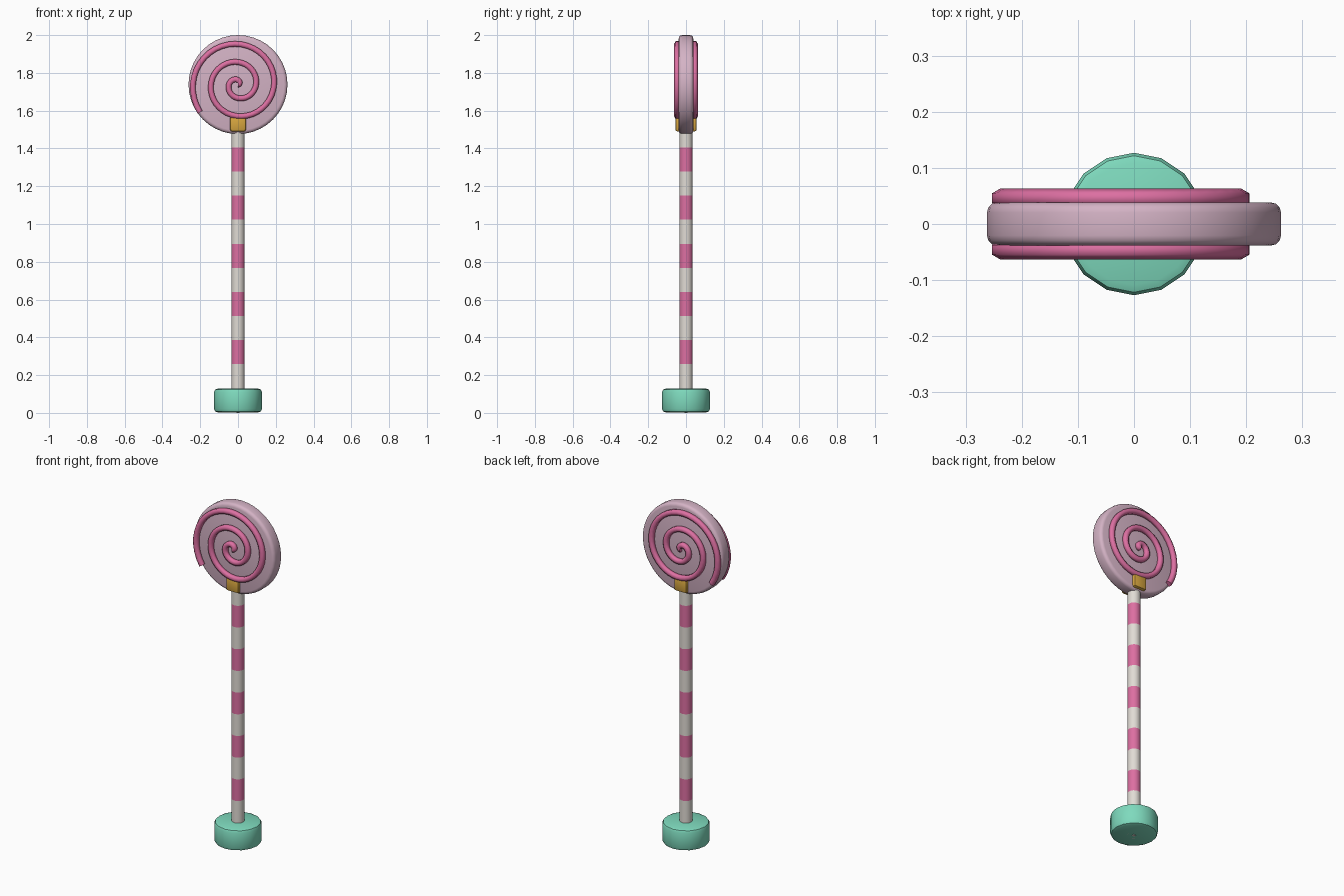
import bpy, bmesh, math
from mathutils import Matrix

if "Cube" in bpy.data.objects:
    bpy.data.objects.remove(bpy.data.objects["Cube"])


def material(name, rgb):
    m = bpy.data.materials.new(name)
    m.diffuse_color = (*rgb, 1)
    m.use_nodes = True
    m.node_tree.nodes["Principled BSDF"].inputs["Base Color"].default_value = m.diffuse_color
    return m


PINK = material("pink", (0.72, 0.16, 0.36))
PALE = material("pale pink", (0.66, 0.45, 0.56))
MINT = material("mint", (0.21, 0.70, 0.51))
GOLD = material("gold", (0.68, 0.38, 0.05))
CREAM = material("cream", (0.75, 0.71, 0.66))

HEAD_Z = 1.738


def finish(bm, name, mats, angle=40):
    bmesh.ops.recalc_face_normals(bm, faces=bm.faces)
    me = bpy.data.meshes.new(name)
    bm.to_mesh(me)
    bm.free()
    ob = bpy.data.objects.new(name, me)
    bpy.context.collection.objects.link(ob)
    for m in mats:
        me.materials.append(m)
    bpy.ops.object.select_all(action='DESELECT')
    ob.select_set(True)
    bpy.context.view_layer.objects.active = ob
    bpy.ops.object.shade_smooth_by_angle(angle=math.radians(angle))
    return ob


def disc(name, mat, sides, radius, depth, z, bevel, segments, upright=False):
    """Cylinder with rounded rims; upright turns its axis along y."""
    bm = bmesh.new()
    bmesh.ops.create_cone(bm, cap_ends=True, segments=sides, radius1=radius,
                          radius2=radius, depth=depth)
    rims = [e for e in bm.edges if abs(e.verts[0].co.z - e.verts[1].co.z) < 1e-5]
    bmesh.ops.bevel(bm, geom=rims, offset=bevel, segments=segments,
                    profile=0.5, affect='EDGES')
    if upright:
        bm.transform(Matrix.Rotation(math.pi / 2, 4, 'X'))
    bm.transform(Matrix.Translation((0, 0, z)))
    return finish(bm, name, [mat])


# Base and candy head
disc("base", MINT, 16, 0.127, 0.125, 0.0655, 0.018, 2)
disc("candy_disc", PALE, 40, 0.262, 0.077, HEAD_Z, 0.018, 3, upright=True)

# Striped stick: stacked rings, coloured alternately by height
bm = bmesh.new()
SIDES, STEP = 16, 0.1275
levels = [0.003] + [0.13 + STEP * i for i in range(11)] + [1.52]
rings = [[bm.verts.new((0.035 * math.cos(2 * math.pi * k / SIDES),
                        0.035 * math.sin(2 * math.pi * k / SIDES), z))
          for k in range(SIDES)] for z in levels]
for i in range(len(levels) - 1):
    for k in range(SIDES):
        n = (k + 1) % SIDES
        f = bm.faces.new((rings[i][k], rings[i][n], rings[i + 1][n], rings[i + 1][k]))
        f.material_index = 1 if i % 2 == 0 and i > 0 else 0
bm.faces.new(rings[0])
bm.faces.new(rings[-1])
finish(bm, "stick", [CREAM, PINK])

# Small peg under the base
bm = bmesh.new()
bmesh.ops.create_cube(bm, size=1)
bm.transform(Matrix.Translation((0, 0, 0.01)) @ Matrix.Diagonal((0.015, 0.015, 0.02, 1)))
finish(bm, "base_peg", [CREAM])

# Collar joining stick and head
bm = bmesh.new()
bmesh.ops.create_cube(bm, size=1)
bm.transform(Matrix.Translation((0, 0, 1.53)) @ Matrix.Diagonal((0.083, 0.112, 0.08, 1)))
bmesh.ops.bevel(bm, geom=bm.edges[:], offset=0.01, segments=2, profile=0.5, affect='EDGES')
finish(bm, "collar", [GOLD])


def spiral(name, side):
    """Six-sided tube swept along a flat spiral on one face of the head."""
    bm = bmesh.new()
    turns, pitch, tube, n = 2.6, 0.0955, 0.017, 100
    rings = []
    for i in range(n + 1):
        a = 2 * math.pi * turns * i / n
        r = pitch * a / (2 * math.pi)
        c, s = math.cos(a), math.sin(a)
        tx, tz = c - a * s, s + a * c
        length = math.hypot(tx, tz)
        nx, nz = tz / length, -tx / length
        ring = []
        for k in range(6):
            b = math.pi / 3 * k
            u, v = tube * math.sin(b), tube * math.cos(b)
            ring.append(bm.verts.new((r * c + nx * u, side * (0.046 + v),
                                      HEAD_Z + r * s + nz * u)))
        rings.append(ring)
    for p, q in zip(rings, rings[1:]):
        for k in range(6):
            m = (k + 1) % 6
            bm.faces.new((p[k], p[m], q[m], q[k]))
    bm.faces.new(rings[0])
    bm.faces.new(rings[-1])
    finish(bm, name, [PINK], 70)


# Spirals on both faces
spiral("front_spiral", -1)
spiral("back_spiral", 1)
